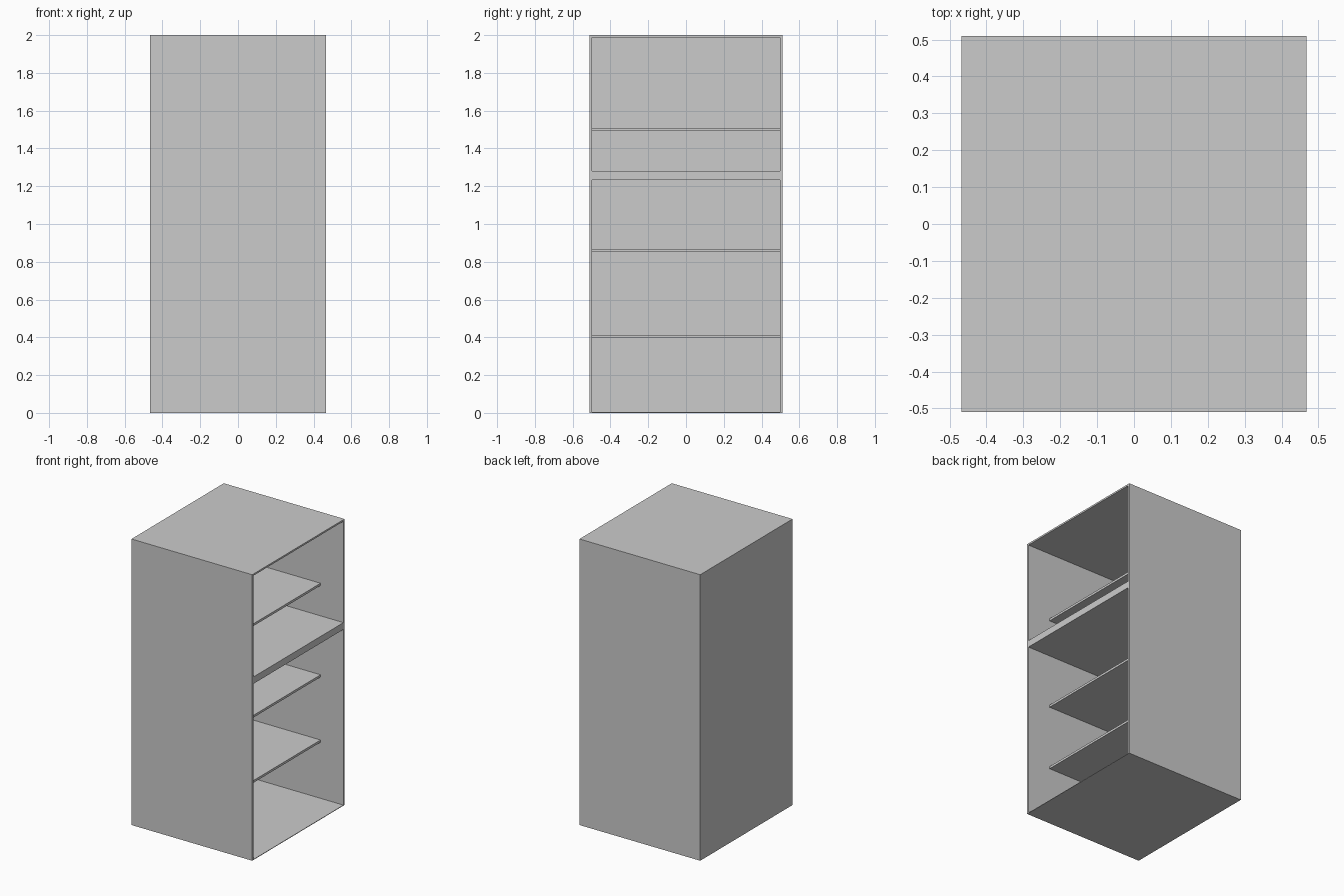
import bpy

if "Cube" in bpy.data.objects:
    bpy.data.objects.remove(bpy.data.objects["Cube"])

X, Y, H = 0.467, 0.51, 2.0   # half depth, half width, height
T = 0.012                    # panel thickness
FLOOR = 0.004


def box(name, x0, x1, y0, y1, z0, z1):
    bpy.ops.mesh.primitive_cube_add(
        size=1, location=((x0 + x1) / 2, (y0 + y1) / 2, (z0 + z1) / 2))
    ob = bpy.context.object
    ob.name = name
    ob.data.name = name
    ob.scale = (x1 - x0, y1 - y0, z1 - z0)
    bpy.ops.object.transform_apply(location=False, rotation=False, scale=True)
    return ob


# Cabinet shell, open towards +x
box("front_side_panel", -X, X, -Y, -Y + T, 0, H)
box("rear_side_panel", -X, X, Y - T, Y, 0, H)
box("back_panel", -X, -X + T, -Y + T, Y - T, 0, H)
box("top_panel", -X + T, X, -Y + T, Y - T, H - T, H)
box("floor_panel", -X + T, X, -Y + T, Y - T, 0, FLOOR)

# Thick divider, flush with the opening
box("divider", -X + T, X, -Y + T, Y - T, 1.232, 1.28)

# Thin shelves, set back from the opening
for i, z in enumerate((0.404, 0.86, 1.50)):
    box(f"shelf_{i + 1}", -X + T, 0.29, -Y + T, Y - T, z - 0.008, z + 0.008)
